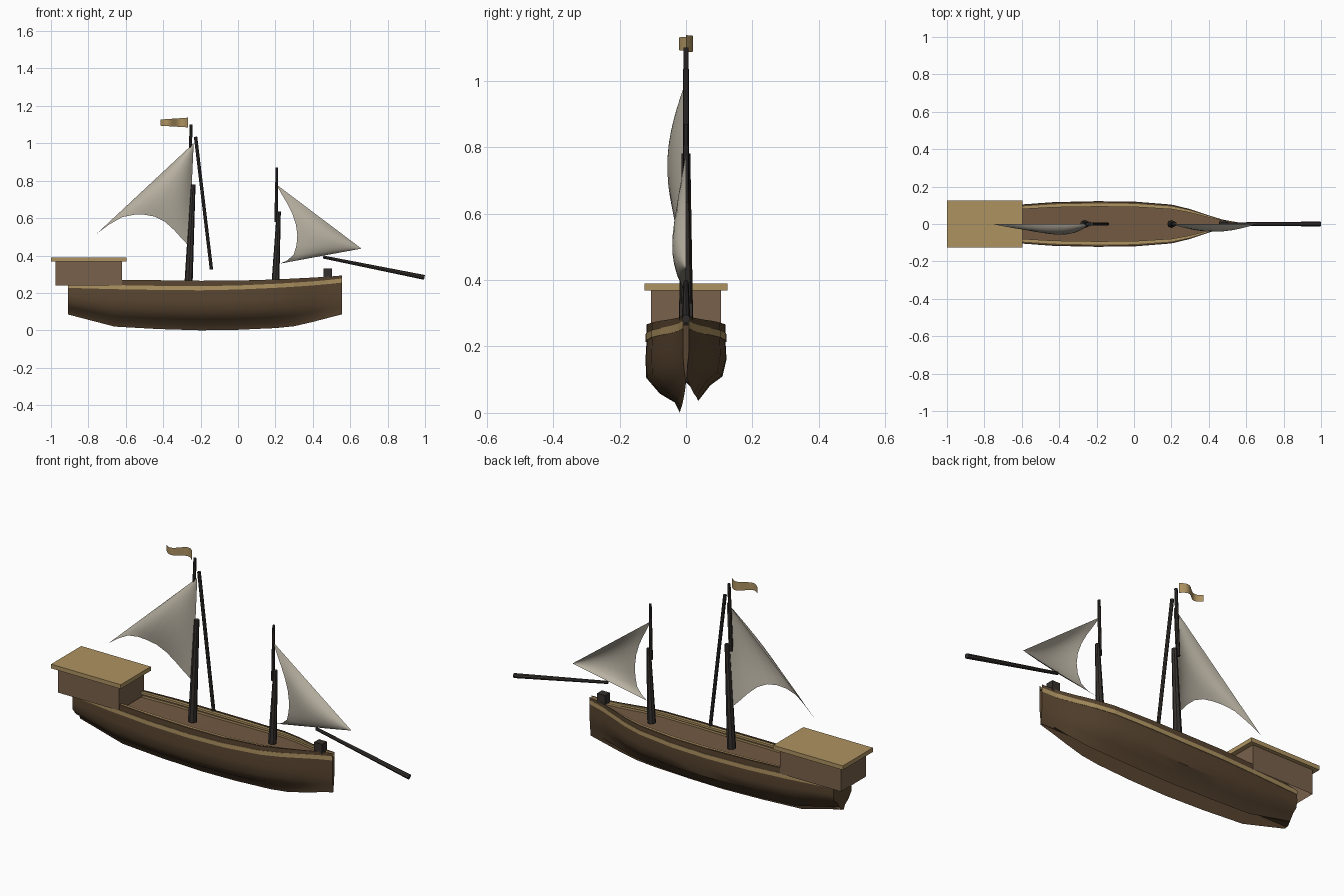
import bpy, math
from mathutils import Vector

if "Cube" in bpy.data.objects:
    bpy.data.objects.remove(bpy.data.objects["Cube"])

def mat(name, c):
    m = bpy.data.materials.new(name)
    m.diffuse_color = (*c, 1)
    m.use_nodes = True
    m.node_tree.nodes["Principled BSDF"].inputs["Base Color"].default_value = m.diffuse_color
    return m

HULL = mat("dark_wood", (0.10, 0.06, 0.03))
DECK = mat("deck_wood", (0.17, 0.10, 0.055))
GOLD = mat("trim", (0.42, 0.29, 0.12))
CABIN = mat("cabin_wood", (0.19, 0.12, 0.07))
SPAR = mat("spar", (0.035, 0.03, 0.027))
CLOTH = mat("cloth", (0.48, 0.44, 0.36))

def mesh(name, verts, faces, m, smooth=False):
    me = bpy.data.meshes.new(name)
    me.from_pydata([tuple(v) for v in verts], [], faces)
    me.materials.append(m)
    o = bpy.data.objects.new(name, me)
    bpy.context.collection.objects.link(o)
    bpy.context.view_layer.objects.active = o
    o.select_set(True)
    bpy.ops.object.mode_set(mode='EDIT')
    bpy.ops.mesh.select_all(action='SELECT')
    bpy.ops.mesh.normals_make_consistent(inside=False)
    bpy.ops.object.mode_set(mode='OBJECT')
    if smooth:
        bpy.ops.object.shade_smooth_by_angle(angle=math.radians(40))
    o.select_set(False)
    return o

def loft(name, rings, m, closed=True, caps=True, smooth=False):
    n = len(rings[0])
    verts = [v for r in rings for v in r]
    faces = []
    for i in range(len(rings) - 1):
        for j in range(n if closed else n - 1):
            k = (j + 1) % n
            faces.append((i*n + j, i*n + k, (i+1)*n + k, (i+1)*n + j))
    if caps:
        faces += [tuple(range(n)), tuple(range((len(rings)-1)*n, len(rings)*n))]
    return mesh(name, verts, faces, m, smooth)

def box(name, x0, x1, y, z0, z1, m, open_ends=False):
    rings = [[(x0, -y, z), (x1, -y, z), (x1, y, z), (x0, y, z)] for z in (z0, z1)]
    return loft(name, rings, m, caps=not open_ends)

def spar(name, p0, p1, r0, r1, n=8):
    p0, p1 = Vector(p0), Vector(p1)
    q = (p1 - p0).to_track_quat('Z', 'Y')
    ring = lambda p, r: [p + q @ Vector((r*math.cos(a), r*math.sin(a), 0))
                         for a in (2*math.pi*k/n for k in range(n))]
    return loft(name, [ring(p0, r0), ring(p1, r1)], SPAR, smooth=True)

# Hull stations: x, half width, keel z, sheer z, bulwark top z
ST = [(-.91, .075, .085, .237, .25), (-.66, .100, .02, .230, .27), (-.43, .117, .007, .226, .268),
      (-.2, .122, .0, .224, .265), (.0, .120, .003, .228, .266), (.2, .104, .012, .237, .272),
      (.3, .080, .022, .243, .277), (.4, .046, .045, .25, .282), (.48, .022, .066, .257, .287),
      (.555, .009, .085, .265, .293)]

# Hull with the split, uneven keel
rings = []
for x, w, k, s, t in ST:
    h = s - k
    prof = [(-.97, 1), (-1, .72), (-.98, .47), (-.65, .26), (-.28, .14), (-.15, 0), (-.02, None),
            (.12, None), (.3, .16), (.6, .37), (.9, .49), (1, .72), (.97, 1)]
    rings.append([(x, w*a, .09 if b is None else k + h*b) for a, b in prof])
loft("hull", rings, HULL, smooth=True)

# Deck
loft("deck", [[(x, -w*.93, s + .004), (x, w*.93, s + .004)] for x, w, k, s, t in ST],
     DECK, closed=False, caps=False)

# Bands that follow the hull line on both sides
def band(name, m, fin, fout, zlo, zhi):
    for side, tag in ((-1, "right"), (1, "left")):
        r = []
        for st in ST:
            x, w = st[0], st[1] * side
            a, b = zlo(st), zhi(st)
            r.append([(x, w*fin, a), (x, w*fout, a), (x, w*fout, b), (x, w*fin, b)])
        loft(name + "_" + tag, r, m)

band("wale", GOLD, .9, 1.0, lambda s: s[3] - .01, lambda s: s[3] + .012)
band("bulwark", HULL, .9, .98, lambda s: s[3] + .012, lambda s: s[4])
band("inner_rail", GOLD, .76, .9, lambda s: s[4] - .014, lambda s: s[4] - .003)

# Stern cabin and bow post
box("cabin_walls", -.975, -.62, .105, .24, .37, CABIN, open_ends=True)
box("cabin_roof", -1, -.595, .125, .368, .39, GOLD)
box("bow_post", .457, .503, .02, .28, .33, SPAR)

# Masts and spars
spar("main_mast", (-.265, 0, .24), (-.24, 0, .78), .022, .013)
spar("main_topmast", (-.264, 0, .75), (-.25, 0, 1.10), .009, .008)
spar("main_yard", (-.142, 0, .325), (-.227, 0, 1.035), .009, .009)
spar("fore_mast", (.2, 0, .25), (.218, 0, .635), .021, .011)
spar("fore_topmast", (.203, 0, .58), (.208, 0, .87), .009, .007)
spar("bowsprit", (.455, 0, .392), (.997, 0, .283), .008, .013)

# Sails: fan from one corner to the curved opposite edge, bellied to one side
def sail(name, apex, edge, depth, rows=10):
    n = len(edge) - 1
    r = []
    for i in range(rows + 1):
        v = max(i / rows, .002)
        r.append([(apex[0] + (e[0]-apex[0])*v,
                   -depth * math.sin(math.pi*j/n) * math.sin(math.pi*v*.75),
                   apex[1] + (e[1]-apex[1])*v) for j, e in enumerate(edge)])
    loft(name, r, CLOTH, closed=False, caps=False, smooth=True)

sail("main_sail", (-.237, 1.0),
     [(-.755, .517), (-.69, .565), (-.62, .605), (-.557, .618), (-.5, .618), (-.445, .608),
      (-.39, .58), (-.34, .535), (-.30, .49), (-.262, .45)], .057)
sail("fore_sail", (.66, .437),
     [(.205, .78), (.235, .725), (.265, .675), (.292, .62), (.31, .565), (.317, .51),
      (.313, .455), (.298, .405), (.265, .375), (.227, .357)], .042)

# Waving flag
flag = []
for i in range(13):
    u = i / 12
    y = .021 * math.sin(2*math.pi*u)
    flag.append([(-.268 - .147*u, y, 1.085 + .009*u), (-.268 - .147*u, y, 1.137 - .01*u)])
loft("flag", flag, GOLD, closed=False, caps=False, smooth=True)
